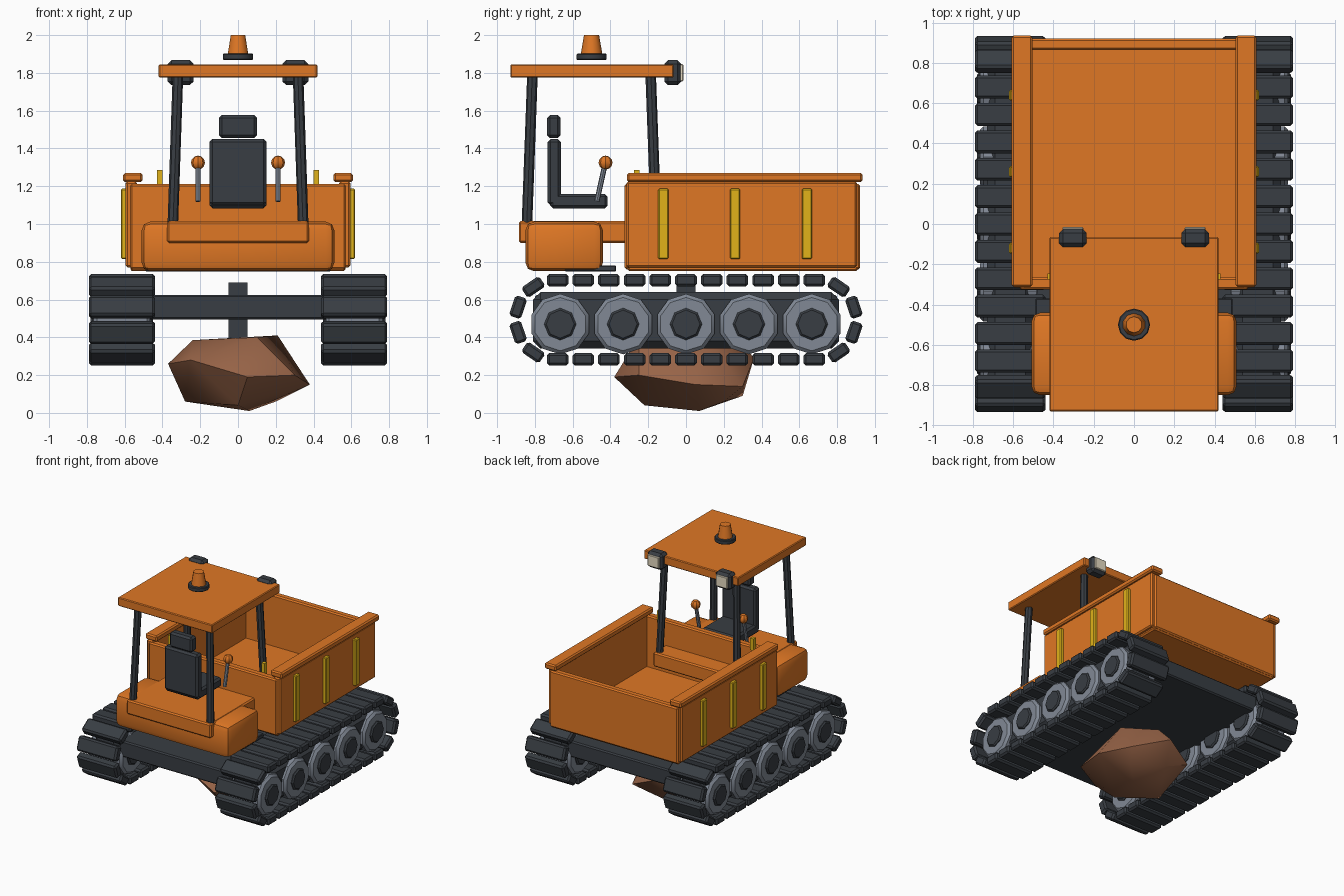
import bpy, bmesh, math
from mathutils import Vector, Matrix

if "Cube" in bpy.data.objects:
    bpy.data.objects.remove(bpy.data.objects["Cube"])


def mat(name, rgb):
    m = bpy.data.materials.new(name)
    m.diffuse_color = (*rgb, 1)
    m.use_nodes = True
    m.node_tree.nodes["Principled BSDF"].inputs["Base Color"].default_value = m.diffuse_color
    return m


ORANGE = mat("orange_paint", (0.74, 0.185, 0.018))
DARK = mat("dark_rubber", (0.040, 0.047, 0.056))
GREY = mat("grey_metal", (0.22, 0.25, 0.30))
YELLOW = mat("yellow_paint", (0.75, 0.45, 0.01))
BROWN = mat("brown_rock", (0.32, 0.13, 0.065))
CREAM = mat("cream_lens", (0.80, 0.72, 0.55))


def finish(bm, name, material, smooth=35):
    bmesh.ops.recalc_face_normals(bm, faces=bm.faces[:])
    me = bpy.data.meshes.new(name)
    bm.to_mesh(me)
    bm.free()
    me.materials.append(material)
    if smooth:
        me.shade_smooth()
        me.set_sharp_from_angle(angle=math.radians(smooth))
    ob = bpy.data.objects.new(name, me)
    bpy.context.collection.objects.link(ob)
    return ob


def box(name, material, x, y, z, bevel=0.0, seg=1):
    """Box from (min, max) ranges, with optional bevelled edges."""
    bm = bmesh.new()
    bmesh.ops.create_cube(bm, size=1)
    for v in bm.verts:
        v.co = [(r[0] + r[1]) / 2 + c * (r[1] - r[0]) for c, r in zip(v.co, (x, y, z))]
    if bevel:
        bmesh.ops.bevel(bm, geom=bm.edges[:], offset=bevel, segments=seg,
                        affect='EDGES', profile=0.5)
    return finish(bm, name, material)


def rod(name, material, a, b, r1, r2=None, sides=10, bevel=0.0, smooth=40, spin=0.0):
    """Cylinder or cone from point a to point b."""
    a, b = Vector(a), Vector(b)
    bm = bmesh.new()
    bmesh.ops.create_cone(bm, cap_ends=True, segments=sides, radius1=r1,
                          radius2=r1 if r2 is None else r2, depth=(b - a).length)
    if bevel:
        rims = [e for f in bm.faces if len(f.verts) == sides for e in f.edges]
        bmesh.ops.bevel(bm, geom=rims, offset=bevel, segments=1, affect='EDGES')
    rot = (b - a).to_track_quat('Z', 'Y').to_matrix().to_4x4()
    bm.transform(Matrix.Translation((a + b) / 2) @ rot @ Matrix.Rotation(spin, 4, 'Z'))
    return finish(bm, name, material, smooth)


def mirror(s, lo, hi):
    return tuple(sorted((s * lo, s * hi)))


# Track pad placement around a stadium-shaped loop
HALF, R, ZC, PADS = 0.69, 0.21, 0.493, 30
ARC = math.pi * R
LENGTH = 4 * HALF + 2 * ARC


def loop_point(d):
    d = (d + HALF) % LENGTH
    if d < 2 * HALF:
        return d - HALF, ZC + R, 0.0
    d -= 2 * HALF
    if d < ARC:
        t = d / R
        return HALF + R * math.sin(t), ZC + R * math.cos(t), -t
    d -= ARC
    if d < 2 * HALF:
        return HALF - d, ZC - R, -math.pi
    t = math.pi + (d - 2 * HALF) / R
    return -HALF + R * math.sin(t), ZC + R * math.cos(t), -t


for s, side in ((-1, "left"), (1, "right")):
    for i in range(PADS):
        y, z, ang = loop_point(i * LENGTH / PADS)
        pad = box(f"{side}_track_pad_{i}", DARK, (-0.175, 0.175), (-0.057, 0.057),
                  (-0.033, 0.033), 0.013)
        pad.location = (s * 0.615, y, z)
        pad.rotation_euler = (ang, 0, 0)
    # Track frame and road wheels
    box(f"{side}_track_frame", DARK, mirror(s, 0.50, 0.73), (-0.81, 0.81), (0.34, 0.64), 0.04)
    for i in range(5):
        y = (i - 2) * 0.333
        rod(f"{side}_wheel_{i}", GREY, (s * 0.465, y, 0.47), (s * 0.765, y, 0.47),
            0.16, sides=10, bevel=0.018, smooth=30)
        rod(f"{side}_wheel_hub_{i}", DARK, (s * 0.45, y, 0.47), (s * 0.78, y, 0.47),
            0.085, sides=8, bevel=0.01, smooth=30)

# Chassis deck, centre post and the rock under it
box("chassis_deck", DARK, (-0.50, 0.50), (-0.80, 0.80), (0.495, 0.625), 0.01)
box("centre_post", DARK, (-0.05, 0.05), (-0.05, 0.05), (0.35, 0.69))
bm = bmesh.new()
for p in [(-.37, -.05, .26), (-.25, -.30, .28), (.05, -.38, .19), (.30, -.25, .20),
          (.38, .05, .15), (.27, .30, .14), (-.05, .36, .29), (-.30, .25, .22),
          (-.24, -.05, .385), (.21, .10, .41), (.10, -.25, .40), (0, .28, .39),
          (.06, .07, .01), (-.28, -.05, .06), (0, -.22, .04), (.20, .20, .06),
          (-.05, .30, .09)]:
    bm.verts.new(p)
bmesh.ops.convex_hull(bm, input=bm.verts[:])
finish(bm, "rock", BROWN, 40)

# Cab base, floor slab and step plate
box("cab_base", ORANGE, (-0.51, 0.51), (-0.85, -0.44), (0.75, 1.012), 0.045, 2)
box("cab_floor", ORANGE, (-0.375, 0.375), (-0.885, -0.115), (0.90, 1.015), 0.01)
box("step_plate", DARK, (-0.49, 0.49), (-0.64, -0.37), (0.748, 0.78), 0.005)

# Cargo bed
box("bed_floor", ORANGE, (-0.57, 0.57), (-0.31, 0.91), (0.75, 0.80), 0.01)
box("bed_front_wall", ORANGE, (-0.57, 0.57), (-0.325, -0.265), (0.76, 1.212), 0.01)
box("bed_tailgate", ORANGE, (-0.57, 0.57), (0.865, 0.922), (0.76, 1.212), 0.01)
for s, side in ((-1, "left"), (1, "right")):
    box(f"{side}_bed_wall", ORANGE, mirror(s, 0.535, 0.595), (-0.315, 0.905), (0.77, 1.225), 0.01)
    box(f"{side}_bed_rail", ORANGE, mirror(s, 0.505, 0.608), (-0.313, 0.935), (1.222, 1.27), 0.01)
    for i, y in enumerate((-0.12, 0.26, 0.64)):
        box(f"{side}_bed_rib_{i}", YELLOW, mirror(s, 0.585, 0.62), (y - 0.027, y + 0.027),
            (0.815, 1.187), 0.006)
    box(f"{side}_bed_marker", YELLOW, mirror(s, 0.40, 0.43), (-0.275, -0.245), (1.19, 1.287))

    # Canopy posts, levers and work lights
    for end, e in (("front", -1), ("rear", 1)):
        rod(f"{side}_{end}_canopy_post", DARK, (s * 0.345, -0.5 + e * 0.342, 1.0),
            (s * 0.318, -0.5 + e * 0.313, 1.79), 0.028, sides=8)
    rod(f"{side}_lever", GREY, (s * 0.212, -0.472, 1.12), (s * 0.212, -0.43, 1.31), 0.014, sides=8)
    bm = bmesh.new()
    bmesh.ops.create_uvsphere(bm, u_segments=8, v_segments=6, radius=0.037)
    bm.transform(Matrix.Translation((s * 0.212, -0.426, 1.325)))
    finish(bm, f"{side}_lever_knob", ORANGE, 30)
    box(f"{side}_work_light", DARK, mirror(s, 0.235, 0.372), (-0.115, -0.025), (1.735, 1.867), 0.02)
    box(f"{side}_work_light_lens", CREAM, mirror(s, 0.252, 0.355), (-0.04, -0.014),
        (1.755, 1.847), 0.005)

# Seat
box("seat_cushion", DARK, (-0.15, 0.15), (-0.72, -0.415), (1.083, 1.16), 0.015)
box("seat_back", DARK, (-0.15, 0.15), (-0.732, -0.663), (1.10, 1.45), 0.015)
box("seat_headrest", DARK, (-0.10, 0.10), (-0.735, -0.665), (1.455, 1.577), 0.015)

# Canopy roof and beacon
box("canopy_roof", ORANGE, (-0.42, 0.42), (-0.93, -0.065), (1.775, 1.845), 0.006)
rod("beacon_base", DARK, (0, -0.5, 1.868), (0, -0.5, 1.902), 0.08, sides=12, bevel=0.005)
rod("beacon_lamp", ORANGE, (0, -0.5, 1.90), (0, -0.5, 2.0), 0.057, 0.04, sides=10)
